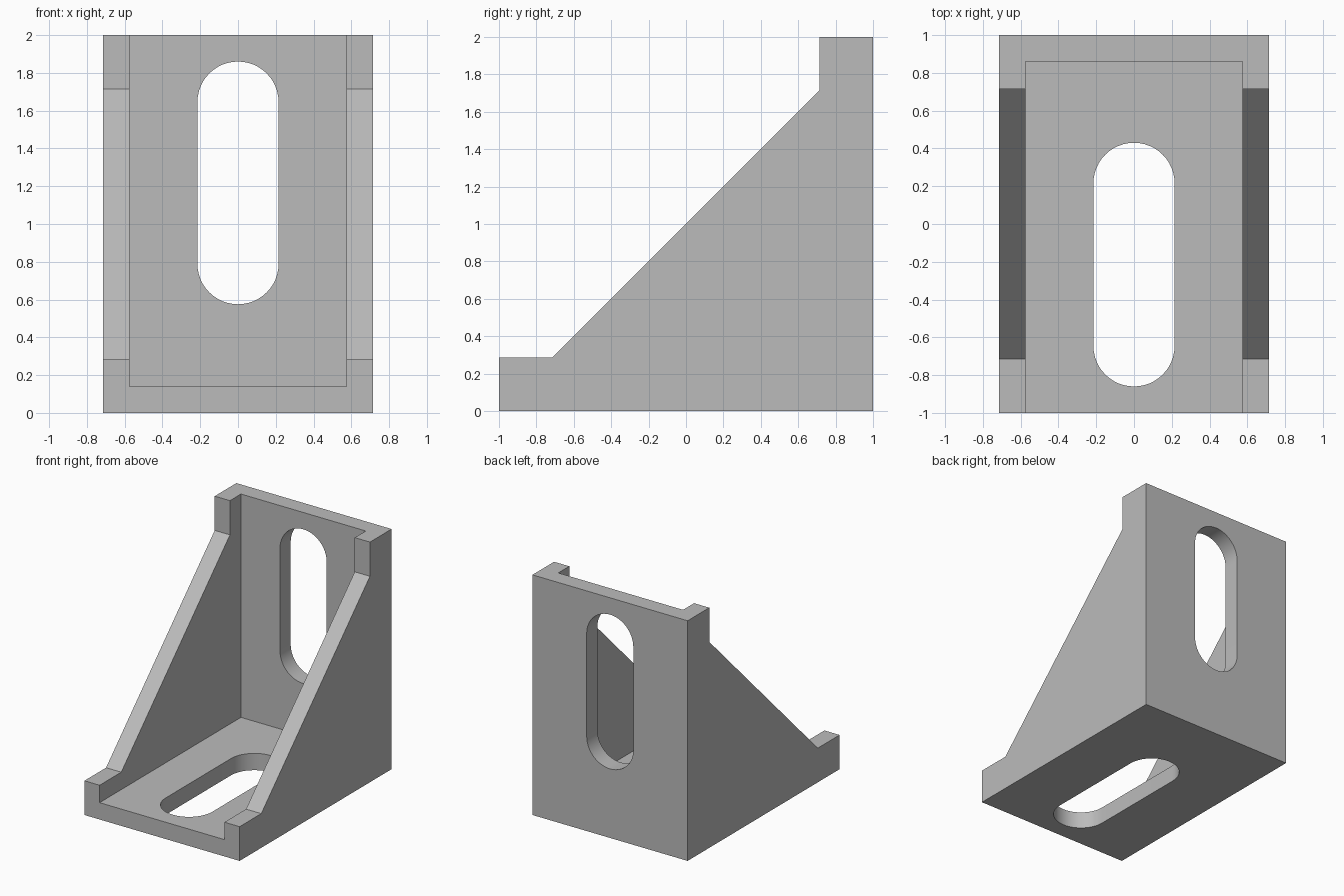
import bpy, bmesh
from math import pi, cos, sin, radians
from mathutils import Vector

if "Cube" in bpy.data.objects:
    bpy.data.objects.remove(bpy.data.objects["Cube"], do_unlink=True)

HALF_W = 0.715     # half of the overall width
WALL = 0.14        # plate and gusset thickness
LIP = 0.285        # height of the square gusset ends
SLOT_R = 0.215     # slot half width

grey = bpy.data.materials.new("light_grey")
grey.use_nodes = True
colour = (0.5, 0.5, 0.5, 1)
grey.diffuse_color = colour
grey.node_tree.nodes["Principled BSDF"].inputs["Base Color"].default_value = colour


def prism(name, outline, depth):
    """Extrude a closed 3D outline along the depth vector."""
    bm = bmesh.new()
    face = bm.faces.new([bm.verts.new(p) for p in outline])
    ext = bmesh.ops.extrude_face_region(bm, geom=[face])
    moved = [v for v in ext["geom"] if isinstance(v, bmesh.types.BMVert)]
    bmesh.ops.translate(bm, verts=moved, vec=Vector(depth))
    bmesh.ops.recalc_face_normals(bm, faces=bm.faces)
    mesh = bpy.data.meshes.new(name)
    bm.to_mesh(mesh)
    bm.free()
    mesh.materials.append(grey)
    obj = bpy.data.objects.new(name, mesh)
    bpy.context.collection.objects.link(obj)
    return obj


def slot_outline(low, high, steps=24):
    """Stadium shape, long along the second axis."""
    pts = []
    for centre, start in ((high - SLOT_R, 0), (low + SLOT_R, pi)):
        for i in range(steps + 1):
            a = start + pi * i / steps
            pts.append((SLOT_R * cos(a), centre + SLOT_R * sin(a)))
    return pts


# Bracket body: gusset profile across the full width
side = [(-1, 0), (1, 0), (1, 2), (1 - LIP, 2), (1 - LIP, 2 - LIP),
        (-1 + LIP, LIP), (-1, LIP)]
bracket = prism("corner_bracket", [(-HALF_W, y, z) for y, z in side], (2 * HALF_W, 0, 0))

# Hollow between the gussets, then one slot through each plate
inner = HALF_W - WALL
hollow = [(-2, WALL), (1 - WALL, WALL), (1 - WALL, 3), (-2, 3)]
cutters = [
    prism("hollow_cutter", [(-inner, y, z) for y, z in hollow], (2 * inner, 0, 0)),
    prism("back_slot_cutter", [(x, 0.8, z) for x, z in slot_outline(0.575, 1.86)], (0, 0.4, 0)),
    prism("base_slot_cutter", [(x, y, -0.2) for x, y in slot_outline(-0.86, 0.43)], (0, 0, 0.4)),
]

bpy.ops.object.select_all(action="DESELECT")
bracket.select_set(True)
bpy.context.view_layer.objects.active = bracket
for cutter in cutters:
    cutter.hide_render = True
    cut = bracket.modifiers.new(cutter.name, "BOOLEAN")
    cut.operation = "DIFFERENCE"
    cut.solver = "EXACT"
    cut.object = cutter
    bpy.ops.object.modifier_apply(modifier=cut.name)
    bpy.data.objects.remove(cutter, do_unlink=True)

bpy.ops.object.shade_smooth_by_angle(angle=radians(30))
